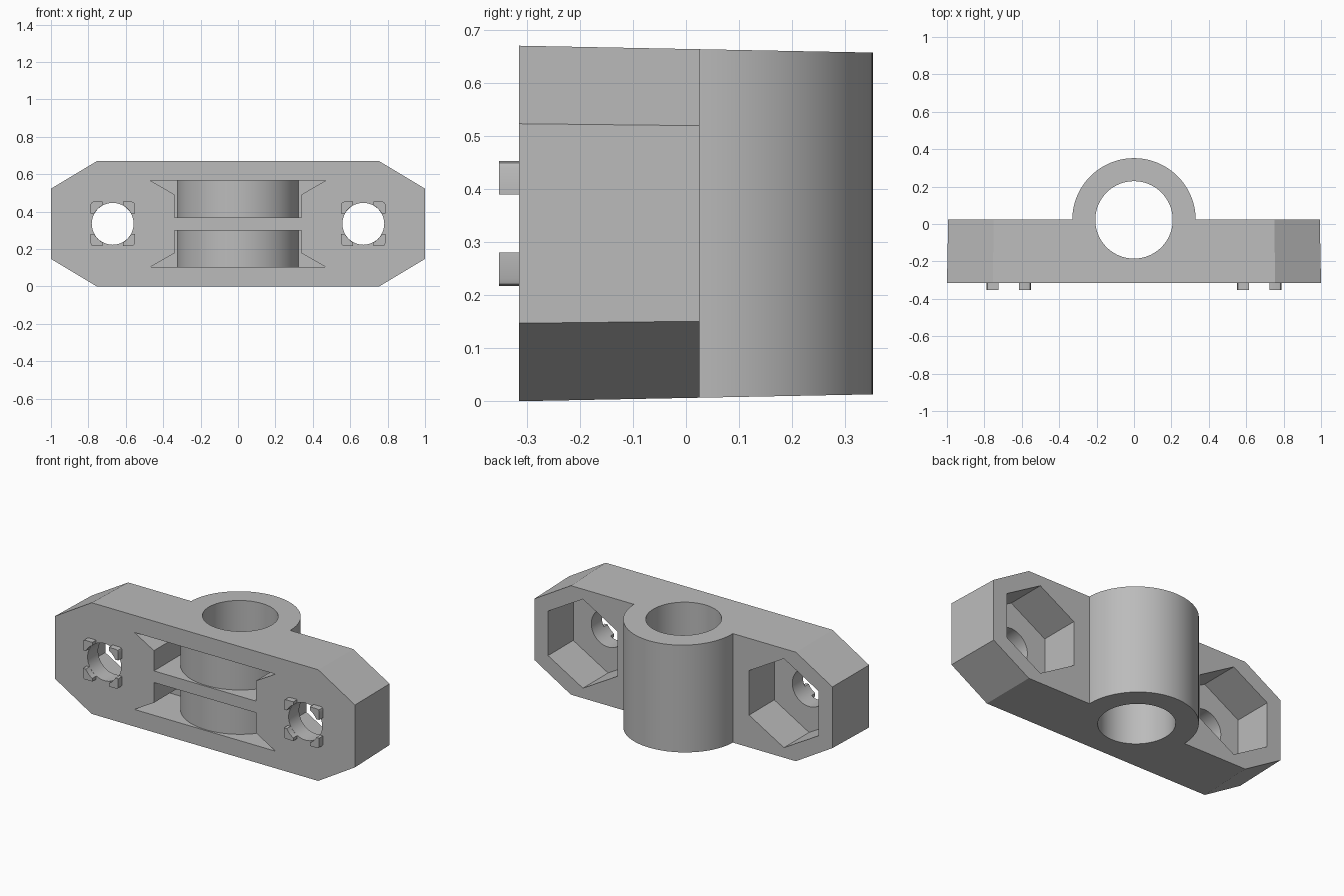
import bpy
import bmesh
from math import cos, sin, pi, radians

cube = bpy.data.objects.get("Cube")
if cube:
    bpy.data.objects.remove(cube, do_unlink=True)

grey = bpy.data.materials.new("plain grey")
grey.use_nodes = True
colour = (0.5, 0.5, 0.5, 1)
grey.diffuse_color = colour
grey.node_tree.nodes["Principled BSDF"].inputs["Base Color"].default_value = colour

MID = 0.335              # mid height
FRONT, BACK = -0.315, 0.025
AXIS_Y = 0.022           # barrel axis
BOLT_X = 0.67


def prism(name, points, start, end, axis="Y"):
    """Extrude an outline: (x, z) along y, or (x, y) along z."""
    def place(a, b, c):
        return (a, c, b) if axis == "Y" else (a, b, c)
    bm = bmesh.new()
    face = bm.faces.new([bm.verts.new(place(a, b, start)) for a, b in points])
    out = bmesh.ops.extrude_face_region(bm, geom=[face])
    for v in out["geom"]:
        if isinstance(v, bmesh.types.BMVert):
            v.co[1 if axis == "Y" else 2] = end
    bmesh.ops.recalc_face_normals(bm, faces=bm.faces[:])
    mesh = bpy.data.meshes.new(name)
    bm.to_mesh(mesh)
    bm.free()
    mesh.materials.append(grey)
    obj = bpy.data.objects.new(name, mesh)
    bpy.context.collection.objects.link(obj)
    return obj


def ring(cx, cy, r, n, turn=0):
    return [(cx + r * cos(turn + 2 * pi * i / n),
             cy + r * sin(turn + 2 * pi * i / n)) for i in range(n)]


def combine(obj, other, operation):
    """Apply a boolean and discard the helper."""
    mod = obj.modifiers.new("cut", "BOOLEAN")
    mod.operation, mod.solver, mod.object = operation, "EXACT", other
    bpy.ops.object.select_all(action="DESELECT")
    bpy.context.view_layer.objects.active = obj
    obj.select_set(True)
    bpy.ops.object.modifier_apply(modifier=mod.name)
    bpy.data.objects.remove(other, do_unlink=True)


# Chamfered plate joined with the upright barrel
outline = [(-1, 0.147), (-0.755, 0), (0.755, 0), (1, 0.147),
           (1, 0.523), (0.755, 0.67), (-0.755, 0.67), (-1, 0.523)]
body = prism("bracket_body", outline, FRONT, BACK)
combine(body, prism("barrel", ring(0, AXIS_Y, 0.33, 96), 0, 0.67, "Z"), "UNION")

# Moulding draft, narrowing towards the back
for v in body.data.vertices:
    depth = v.co.y - FRONT
    v.co.z = MID + (v.co.z - MID) * (1 - 0.058 * depth)
    if abs(v.co.x) > 0.7:
        v.co.x *= 1 - 0.02 * depth

# Bore through the barrel
combine(body, prism("bore", ring(0, AXIS_Y, 0.207, 80), -0.1, 0.8, "Z"), "DIFFERENCE")

# Winged front pockets that leave the barrel wall standing
for up in (1, -1):
    half = [(0.34, 0.035), (0.34, 0.157), (0.47, 0.232)]
    shape = half + [(-x, z) for x, z in reversed(half)]
    pocket = prism("pocket", [(x, MID + up * z) for x, z in shape], -0.4, -0.03)
    combine(pocket, prism("core", ring(0, AXIS_Y, 0.328, 96), -0.1, 0.8, "Z"), "DIFFERENCE")
    combine(body, pocket, "DIFFERENCE")

# Bolt holes with hexagonal nut recesses at the back
for side in (1, -1):
    x = side * BOLT_X
    combine(body, prism("nut_recess", ring(x, MID, 0.268, 6, pi / 6), -0.215, 0.1), "DIFFERENCE")
    combine(body, prism("bolt_hole", ring(x, MID, 0.112, 48), -0.4, -0.15), "DIFFERENCE")

# Locating lugs around each bolt hole
angles = [radians(60.9 - 31.8 * i / 6) for i in range(7)]
lug = [(0.118, 0.055), (0.118, 0.104), (0.114, 0.114), (0.104, 0.118), (0.055, 0.118)]
lug += [(0.113 * cos(a), 0.113 * sin(a)) for a in angles]
lugs = []
for side in (1, -1):
    for sx in (1, -1):
        for sz in (1, -1):
            points = [(side * BOLT_X + sx * x, MID + sz * z) for x, z in lug]
            lugs.append(prism("locating_lug", points, -0.352, FRONT + 0.003))

# Smooth curves, crisp edges
bpy.ops.object.select_all(action="DESELECT")
for obj in [body] + lugs:
    obj.select_set(True)
bpy.context.view_layer.objects.active = body
bpy.ops.object.shade_smooth_by_angle(angle=radians(25))
